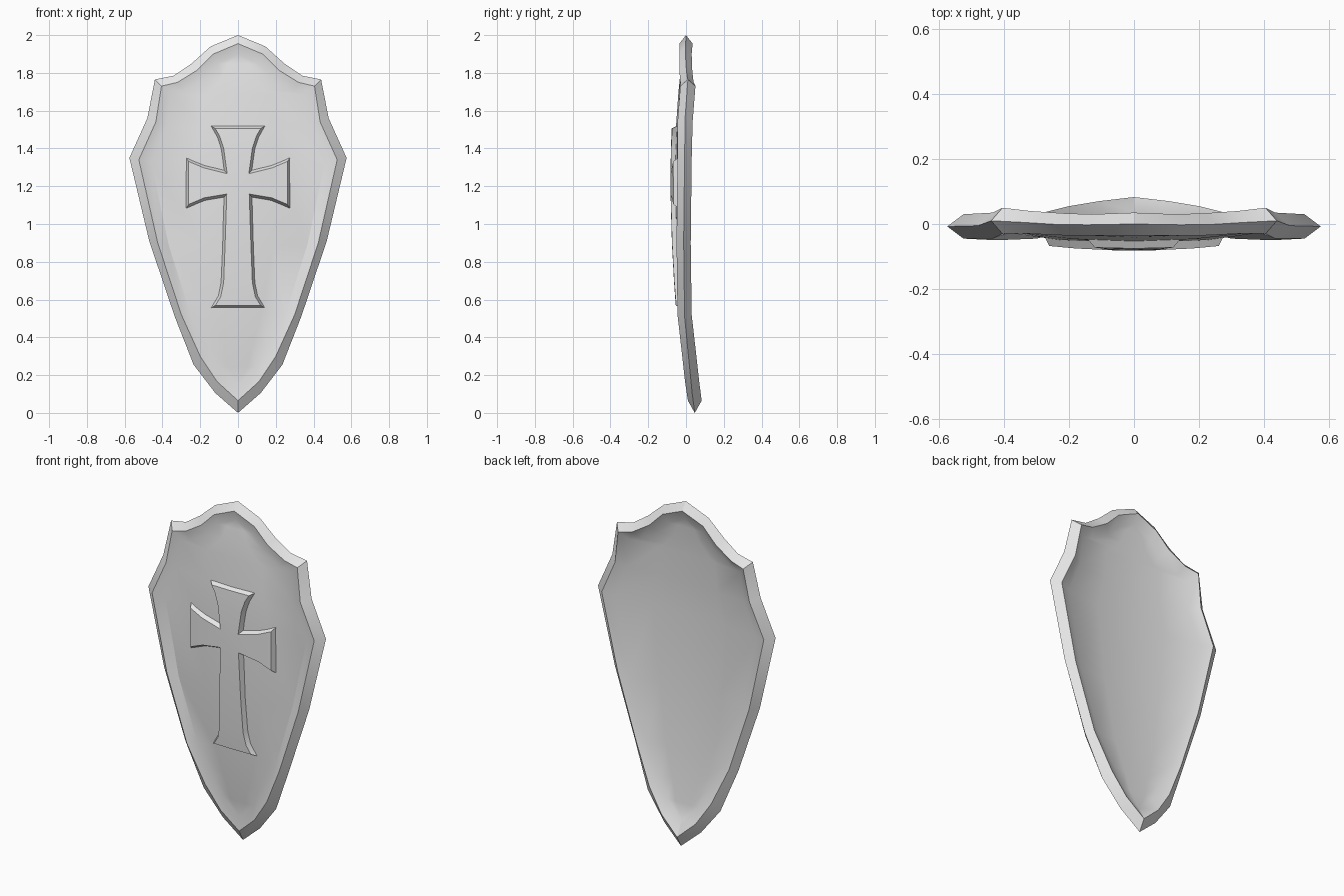
import bpy
import bmesh
from math import radians

cube = bpy.data.objects.get("Cube")
if cube:
    bpy.data.objects.remove(cube, do_unlink=True)

steel = bpy.data.materials.new("plain_grey")
steel.use_nodes = True
GREY = (0.8, 0.8, 0.8, 1)
steel.diffuse_color = GREY
for node in steel.node_tree.nodes:
    if node.type == 'BSDF_PRINCIPLED':
        node.inputs["Base Color"].default_value = GREY


def panel_y(x, z):
    """Depth of the bowed front panel."""
    bow = 0.1 if z > 1.25 else 0.06
    return -0.06 + bow * (z - 1.25) ** 2 + 0.2 * x * x


def finish(bm, name):
    mesh = bpy.data.meshes.new(name)
    bm.to_mesh(mesh)
    bm.free()
    mesh.materials.append(steel)
    obj = bpy.data.objects.new(name, mesh)
    bpy.context.collection.objects.link(obj)
    bpy.ops.object.select_all(action='DESELECT')
    obj.select_set(True)
    bpy.context.view_layer.objects.active = obj
    bpy.ops.object.shade_smooth_by_angle(angle=radians(30))
    return obj


def add_grid(bm, rows):
    """Quads between equally long rows of points."""
    grid = [[bm.verts.new(p) for p in row] for row in rows]
    for a, b in zip(grid, grid[1:]):
        for i in range(len(a) - 1):
            bm.faces.new((a[i], a[i + 1], b[i + 1], b[i]))


# Half outline of the outer edge, top to tip: x, z
edge = [(0, 2), (.145, 1.94), (.245, 1.85), (.34, 1.785), (.44, 1.765), (.48, 1.56),
        (.575, 1.35), (.47, .91), (.335, .51), (.235, .255), (.12, .105), (0, 0)]
# Raised rim line: x, z, front depth, back depth
rim = [(0, 1.955, -.035, .035), (.13, 1.9, -.035, .03), (.215, 1.815, -.035, .033),
       (.32, 1.75, -.03, .04), (.405, 1.73, -.03, .05), (.435, 1.54, -.045, .035),
       (.525, 1.34, -.045, .03), (.425, .9, -.05, .025), (.3, .52, -.045, .03),
       (.2, .3, -.02, .055), (.11, .165, -.005, .07), (0, .065, .01, .083)]

# Shield body: sunk panels, sloping bands and bevelled rim
THICKNESS = 0.025
bm = bmesh.new()
sections, inner = [], []
for (ex, ez), (rx, rz, front, back) in zip(edge, rim):
    px, pz = rx + 1.3 * (rx - ex), rz + 1.3 * (rz - ez)
    px = max(px, 0)
    py = panel_y(px, pz)
    inner.append((px, pz))
    sections.append([(px, py, pz), (rx, front, rz), (ex, (front + back) / 2, ez),
                     (rx, back, rz), (px, py + THICKNESS, pz)])
for side in (1, -1):
    add_grid(bm, [[(side * x, y, z) for x, y, z in s] for s in sections])
for depth in (0, THICKNESS):
    add_grid(bm, [[(f * x, panel_y(f * x, z) + depth, z) for f in (-1, -.5, 0, .5, 1)]
                  for x, z in inner])
bmesh.ops.remove_doubles(bm, verts=bm.verts[:], dist=0.0005)
bmesh.ops.recalc_face_normals(bm, faces=bm.faces[:])
finish(bm, "shield_body")

# Raised cross: flared upright and two flared arms
upright = [(.145, 1.52), (.11, 1.46), (.09, 1.4), (.074, 1.285), (.074, 1.142),
           (.082, .9), (.09, .69), (.105, .62), (.145, .555)]
arm = [(.074, 1.285, 1.142), (.175, 1.31, 1.125), (.275, 1.352, 1.083)]
bm = bmesh.new()
add_grid(bm, [[(f * w, 0, z) for f in (-1, 0, 1)] for w, z in upright])
for side in (1, -1):
    add_grid(bm, [[(side * x, 0, top), (side * x, 0, low)] for x, top, low in arm])
bmesh.ops.remove_doubles(bm, verts=bm.verts[:], dist=0.0005)
bm.normal_update()
bmesh.ops.reverse_faces(bm, faces=[f for f in bm.faces if f.normal.y > 0])
bmesh.ops.inset_region(bm, faces=bm.faces[:], thickness=0.014,
                       use_boundary=True, use_even_offset=True)
for v in bm.verts:
    v.co.y = panel_y(v.co.x, v.co.z) + (0.004 if v.is_boundary else -0.022)
bm.normal_update()
finish(bm, "front_cross")
